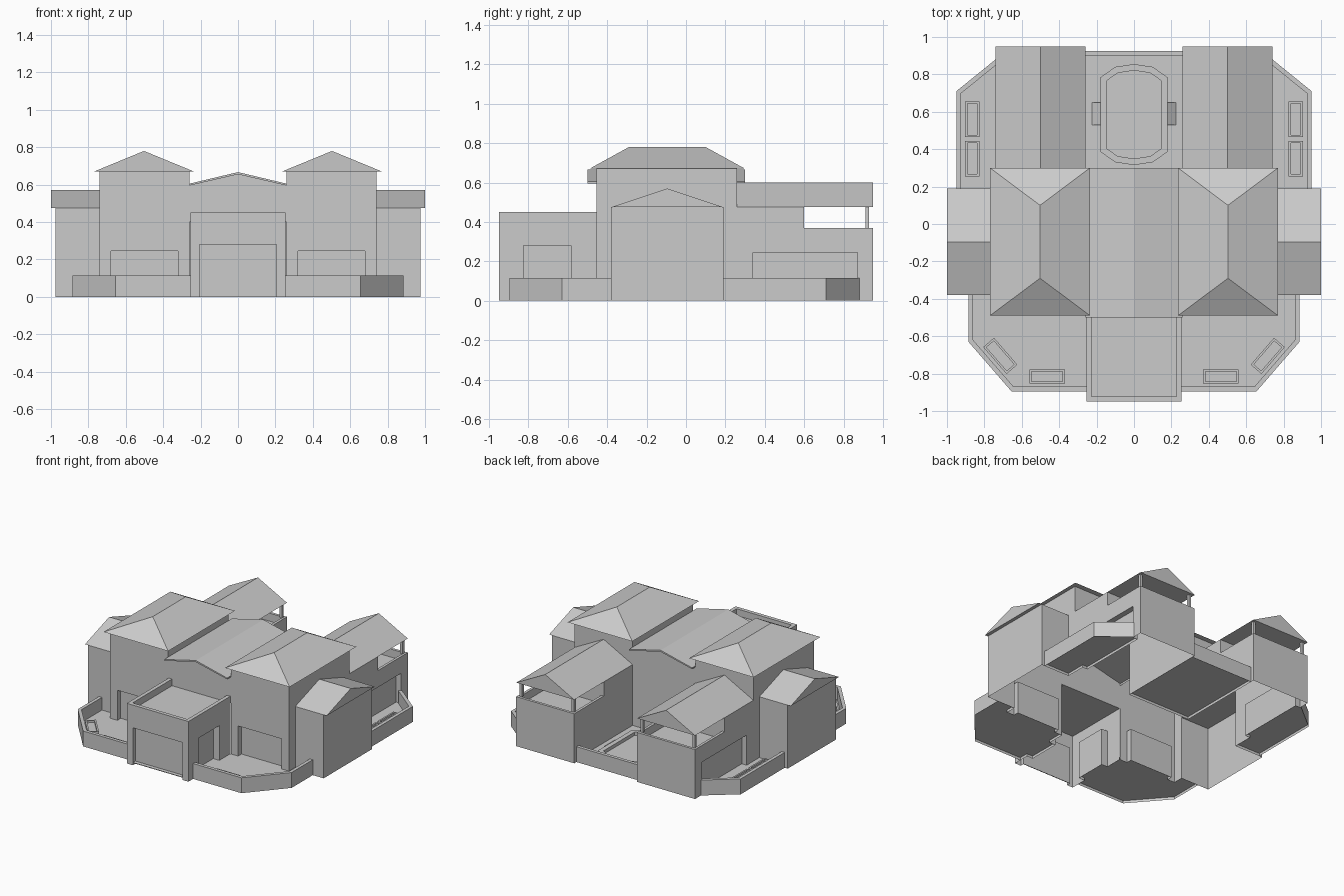
import bpy, math
from mathutils import Vector

if "Cube" in bpy.data.objects:
    bpy.data.objects.remove(bpy.data.objects["Cube"])

FLOOR, LOW = 0.02, 0.115      # terrace floor and parapet height
EAVE, TALL = 0.475, 0.67      # wing and tower wall heights


def make(name, faces, mirror=False):
    """Mesh object from a list of faces given as point tuples."""
    verts, idx, polys = [], {}, []
    for f in faces:
        poly = []
        for p in f:
            k = tuple(round(c, 4) for c in p)
            if k not in idx:
                idx[k] = len(verts)
                verts.append(k)
            poly.append(idx[k])
        polys.append(poly)
    me = bpy.data.meshes.new(name)
    me.from_pydata(verts, [], polys)
    ob = bpy.data.objects.new(name, me)
    bpy.context.collection.objects.link(ob)
    if mirror:
        m = ob.modifiers.new("mirror", 'MIRROR')
        m.use_mirror_merge = False
    return ob


def wall(p, q, z0, z1, opening=None):
    """Wall sheet from p to q (outside on the right); opening = (start, end, top, depth)."""
    p, q = Vector(p), Vector(q)
    d = (q - p).normalized()
    n = Vector((-d.y, d.x))

    def P(s, z, depth=0):
        v = p + d * s + n * depth
        return (v.x, v.y, z)

    def quad(a, b, lo, hi, depth=0):
        return [P(a, lo, depth), P(b, lo, depth), P(b, hi, depth), P(a, hi, depth)]
    L = (q - p).length
    if not opening:
        return [quad(0, L, z0, z1)]
    a, b, t, e = opening
    return [quad(0, a, z0, z1), quad(b, L, z0, z1), quad(a, b, t, z1), quad(a, b, z0, t, e),
            [P(a, z0), P(a, z0, e), P(a, t, e), P(a, t)],
            [P(b, z0, e), P(b, z0), P(b, t), P(b, t, e)],
            [P(a, t), P(a, t, e), P(b, t, e), P(b, t)],
            [P(a, FLOOR), P(b, FLOOR), P(b, FLOOR, e), P(a, FLOOR, e)]]


def inset(pts, t, closed):
    """Mitred offset of a plan path to its left."""
    pts = [Vector(p) for p in pts]
    k, out = len(pts), []
    for i, p in enumerate(pts):
        ns = []
        for a, b in ((i - 1, i), (i, i + 1)):
            if closed or (a >= 0 and b < k):
                d = (pts[b % k] - pts[a % k]).normalized()
                ns.append(Vector((-d.y, d.x)))
        m = sum(ns, Vector((0, 0))).normalized()
        out.append(p + m * (t / m.dot(ns[0])))
    return out


def curb(pts, t, z0, z1, inner_z, closed=False, fill=False):
    """Parapet: outer face, top and inner face along a path, with optional floor."""
    inn = inset(pts, t, closed)
    k, faces = len(pts), []
    for i in range(k if closed else k - 1):
        j = (i + 1) % k
        a, b, c, d = pts[i], pts[j], inn[j], inn[i]
        faces += [[(*a, z0), (*b, z0), (*b, z1), (*a, z1)],
                  [(*a, z1), (*b, z1), (*c, z1), (*d, z1)],
                  [(*c, inner_z), (*d, inner_z), (*d, z1), (*c, z1)]]
    if fill:
        faces.append([(*p, inner_z) for p in inn])
    return faces


def roof(x0, x1, y0, y1, z0, z1, hip=0.0, along_x=False):
    """Gable or hip roof with a flat underside."""
    a, b, c, d = (x0, y0, z0), (x1, y0, z0), (x1, y1, z0), (x0, y1, z0)
    if along_x:
        a, b, c, d = b, c, d, a
        ym = (y0 + y1) / 2
        r, s = (x1, ym, z1), (x0, ym, z1)
    else:
        xm = (x0 + x1) / 2
        r, s = (xm, y0 + hip, z1), (xm, y1 - hip, z1)
    return [[a, b, r], [b, c, s, r], [c, d, s], [d, a, r, s], [d, c, b, a]]


def box(x0, x1, y0, y1, z0, z1):
    pl = [(x0, y0), (x1, y0), (x1, y1), (x0, y1)]
    f = [[(*pl[i], z0), (*pl[(i + 1) % 4], z0), (*pl[(i + 1) % 4], z1), (*pl[i], z1)] for i in range(4)]
    return f + [[(*p, z1) for p in pl], [(*p, z0) for p in pl[::-1]]]


# Towers, open underneath, with a recessed doorway in front
f = wall((0.26, -0.455), (0.74, -0.455), 0, TALL, (0.06, 0.42, 0.245, 0.04))
f += wall((0.74, -0.455), (0.74, -0.38), 0, TALL) + wall((0.74, -0.38), (0.74, 0.19), EAVE, TALL)
f += wall((0.74, 0.19), (0.74, 0.26), 0, TALL) + wall((0.74, 0.26), (0.26, 0.26), EAVE, TALL)
f += wall((0.26, 0.26), (0.26, -0.455), 0.58, TALL)
make("tower_walls", f, True)
make("tower_hip_roof", roof(0.235, 0.77, -0.49, 0.30, TALL, 0.78, 0.2), True)

# Central hall with gabled walls and a thin overhanging roof
f = wall((-0.26, -0.455), (0.26, -0.455), 0.40, 0.595) + wall((0.26, 0.26), (-0.26, 0.26), 0, 0.595)
for y, s in ((-0.455, 1), (0.26, -1)):
    f.append([(-0.26 * s, y, 0.595), (0.26 * s, y, 0.595), (0, y, 0.655)])
make("hall_walls", f)
f = []
prof = [(-0.26, 0.605), (0, 0.667), (0.26, 0.605), (0.26, 0.595), (0, 0.655), (-0.26, 0.595)]
for i in range(6):
    (x, z), (u, w) = prof[i], prof[(i + 1) % 6]
    f.append([(x, -0.5, z), (u, -0.5, w), (u, 0.3, w), (x, 0.3, z)])
for y, s in ((-0.5, -1), (0.3, 1)):
    for q in ((0, 1, 4, 5), (1, 2, 3, 4)):
        f.append([(prof[i][0], y, prof[i][1]) for i in q[::s]])
make("hall_roof", f)

# Side bays
f = wall((0.74, -0.38), (0.975, -0.38), 0, EAVE) + wall((0.975, -0.38), (0.975, 0.19), 0, EAVE)
f += wall((0.975, 0.19), (0.74, 0.19), 0, EAVE)
make("side_bay_walls", f, True)
make("side_bay_roof", roof(0.74, 1.0, -0.38, 0.19, EAVE, 0.57, along_x=True), True)

# Rear wings with an open balcony at the back
f = wall((0.74, 0.26), (0.74, 0.95), 0, 0.37, (0.08, 0.61, 0.245, 0.04))
f += wall((0.74, 0.95), (0.26, 0.95), 0, 0.37) + wall((0.26, 0.95), (0.26, 0.26), 0, 0.37)
f += wall((0.74, 0.26), (0.74, 0.6), 0.37, EAVE) + wall((0.26, 0.6), (0.26, 0.26), 0.37, EAVE)
f += wall((0.74, 0.6), (0.26, 0.6), 0.31, EAVE)
make("rear_wing_walls", f, True)
f = curb([(0.74, 0.6), (0.74, 0.95), (0.26, 0.95), (0.26, 0.6)], 0.02, 0.36, 0.37, 0.31)
f.append([(0.26, 0.6, 0.31), (0.74, 0.6, 0.31), (0.74, 0.95, 0.31), (0.26, 0.95, 0.31)])
make("balcony", f, True)
for x in (0.275, 0.705):
    make("balcony_post", box(x, x + 0.02, 0.91, 0.93, 0.37, EAVE), True)
make("rear_wing_roof", roof(0.26, 0.74, 0.26, 0.95, EAVE, 0.60), True)

# Front porch with flat parapet roof
f = wall((-0.255, -0.95), (0.255, -0.95), 0, 0.44, (0.05, 0.46, 0.28, 0.03))
make("porch_front", f)
make("porch_side", wall((0.255, -0.95), (0.255, -0.455), 0, 0.44, (0.125, 0.365, 0.28, 0.05)), True)
f = curb([(-0.255, -0.455), (-0.255, -0.95), (0.255, -0.95), (0.255, -0.455)], 0.028, 0.43, 0.45, 0.40)
f.append([(-0.255, -0.95, 0.40), (0.255, -0.95, 0.40), (0.255, -0.455, 0.40), (-0.255, -0.455, 0.40)])
make("porch_parapet", f)

# Terraces and courtyard: floors and low parapets
front = [(0.255, -0.895), (0.655, -0.895), (0.885, -0.63), (0.885, -0.38)]
rear = [(0.95, 0.19), (0.95, 0.71), (0.74, 0.88)]
court = [(0.26, 0.925), (-0.26, 0.925)]
for name, path, rest, mir in (
        ("front_terrace", front, [(0.74, -0.38), (0.74, -0.455), (0.255, -0.455)], True),
        ("rear_terrace", rear, [(0.74, 0.19)], True),
        ("courtyard", court, [(-0.26, 0.26), (0.26, 0.26)], False)):
    make(name + "_parapet", curb(path, 0.025, 0, LOW, FLOOR), mir)
    make(name + "_floor", [[(*p, FLOOR) for p in path + rest]], mir)

# Planters
for cx, cy, ang in ((0.465, -0.815, 0), (0.715, -0.705, 49), (0.865, 0.35, 90), (0.865, 0.56, 90)):
    c, s = math.cos(math.radians(ang)), math.sin(math.radians(ang))
    pts = [(cx + u * c - v * s, cy + u * s + v * c)
           for u, v in ((-0.095, -0.038), (0.095, -0.038), (0.095, 0.038), (-0.095, 0.038))]
    make("planter", curb(pts, 0.012, FLOOR, 0.065, 0.05, True, True), True)

# Pool with raised rim and side ramps
half = [(0, 0.27), (-0.1, 0.255), (-0.178, 0.2)]
up = [(-x, y) for x, y in half[:0:-1]] + half
pts = [(x, 0.585 + y) for x, y in up] + [(-x, 0.585 - y) for x, y in up]
make("pool", curb(pts, 0.034, FLOOR, 0.055, 0.03, True, True))
a, b, z = 0.175, 0.225, 0.055
make("pool_ramp", [[(a, 0.53, z), (b, 0.53, FLOOR), (b, 0.65, FLOOR), (a, 0.65, z)],
                   [(a, 0.53, FLOOR), (b, 0.53, FLOOR), (a, 0.53, z)],
                   [(b, 0.65, FLOOR), (a, 0.65, FLOOR), (a, 0.65, z)]], True)
